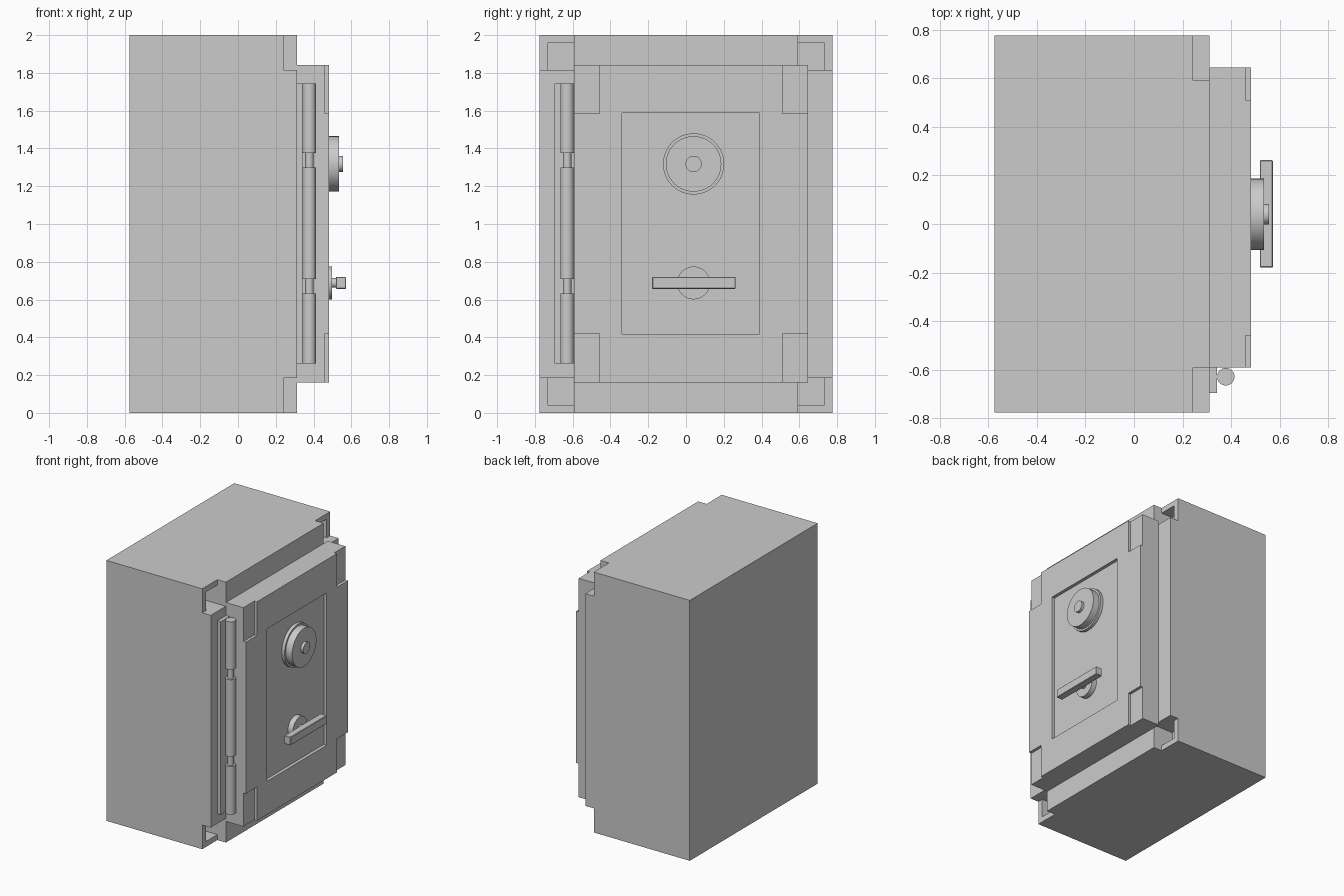
import bpy, math

if "Cube" in bpy.data.objects:
    bpy.data.objects.remove(bpy.data.objects["Cube"])


def box(name, x, y, z):
    """Box from (min, max) ranges on each axis."""
    bpy.ops.mesh.primitive_cube_add(size=1)
    ob = bpy.context.object
    ob.name = name
    for v in ob.data.vertices:
        v.co = [a + (b - a) * (c + 0.5) for (a, b), c in zip((x, y, z), v.co)]
    return ob


def cylinder(name, radius, axis, span, centre, sides=32):
    """Cylinder along X (centre = y, z) or Z (centre = x, y)."""
    mid = sum(span) / 2
    along_x = axis == 'X'
    loc = (mid, *centre) if along_x else (*centre, mid)
    rot = (0, math.pi / 2, 0) if along_x else (0, 0, 0)
    bpy.ops.mesh.primitive_cylinder_add(vertices=sides, radius=radius, depth=span[1] - span[0],
                                        location=loc, rotation=rot)
    ob = bpy.context.object
    ob.name = name
    bpy.ops.object.shade_smooth_by_angle(angle=math.radians(35))
    return ob


def bevel(ob, width, segments=2):
    mod = ob.modifiers.new("soft_edges", 'BEVEL')
    mod.width, mod.segments = width, segments


def cut(ob, *ranges):
    """Subtract a box from ob and remove the cutter."""
    cutter = box("cutter", *ranges)
    cutter.hide_render = True
    mod = ob.modifiers.new("cut", 'BOOLEAN')
    mod.operation, mod.solver, mod.object = 'DIFFERENCE', 'EXACT', cutter
    bpy.context.view_layer.objects.active = ob
    bpy.ops.object.modifier_apply(modifier=mod.name)
    bpy.data.objects.remove(cutter)


def mirrored(lo, hi, centre, side):
    """Range lo..hi measured outward from centre on one side."""
    return tuple(sorted((centre + side * lo, centre + side * hi)))


corners = [(sy, sz) for sy in (-1, 1) for sz in (-1, 1)]

# Safe body with stepped corners and a deeper pocket in each
body = box("safe_body", (-0.575, 0.312), (-0.776, 0.776), (0, 2))
for sy, sz in corners:
    cut(body, (0.24, 0.4), mirrored(0.593, 0.9, 0, sy), mirrored(0.815, 1.1, 1, sz))
    cut(body, (0.14, 0.27), mirrored(0.593, 0.733, 0, sy), mirrored(0.815, 0.958, 1, sz))

# Door with shallow corner steps and a recessed centre panel
door = box("door", (0.312, 0.482), (-0.592, 0.645), (0.162, 1.843))
for sy, sz in corners:
    cut(door, (0.46, 0.6), mirrored(0.485, 0.8, 0.026, sy), mirrored(0.582, 1.0, 1.002, sz))
cut(door, (0.457, 0.6), (-0.338, 0.388), (0.418, 1.588))

# Hinge: plate, pin and three barrels
box("hinge_plate", (0.312, 0.341), (-0.697, -0.592), (0.262, 1.743))
hinge = (0.378, -0.629)
cylinder("hinge_pin", 0.022, 'Z', (0.3, 1.7), hinge, 24)
for i, span in enumerate([(0.262, 0.632), (0.708, 1.298), (1.375, 1.743)]):
    cylinder(f"hinge_barrel_{i + 1}", 0.036, 'Z', span, hinge)

# Combination dial
dial = (0.04, 1.318)
cylinder("dial_base", 0.162, 'X', (0.455, 0.481), dial, 48)
cylinder("dial_face", 0.147, 'X', (0.47, 0.535), dial, 48)
cylinder("dial_knob", 0.043, 'X', (0.53, 0.556), dial)

# Door handle
grip = (0.04, 0.688)
cylinder("handle_base", 0.087, 'X', (0.455, 0.498), grip, 40)
cylinder("handle_shaft", 0.025, 'X', (0.49, 0.53), grip)
bar = box("handle_bar", (0.518, 0.572), (-0.18, 0.263), (0.656, 0.72))
bevel(bar, 0.004, 1)
